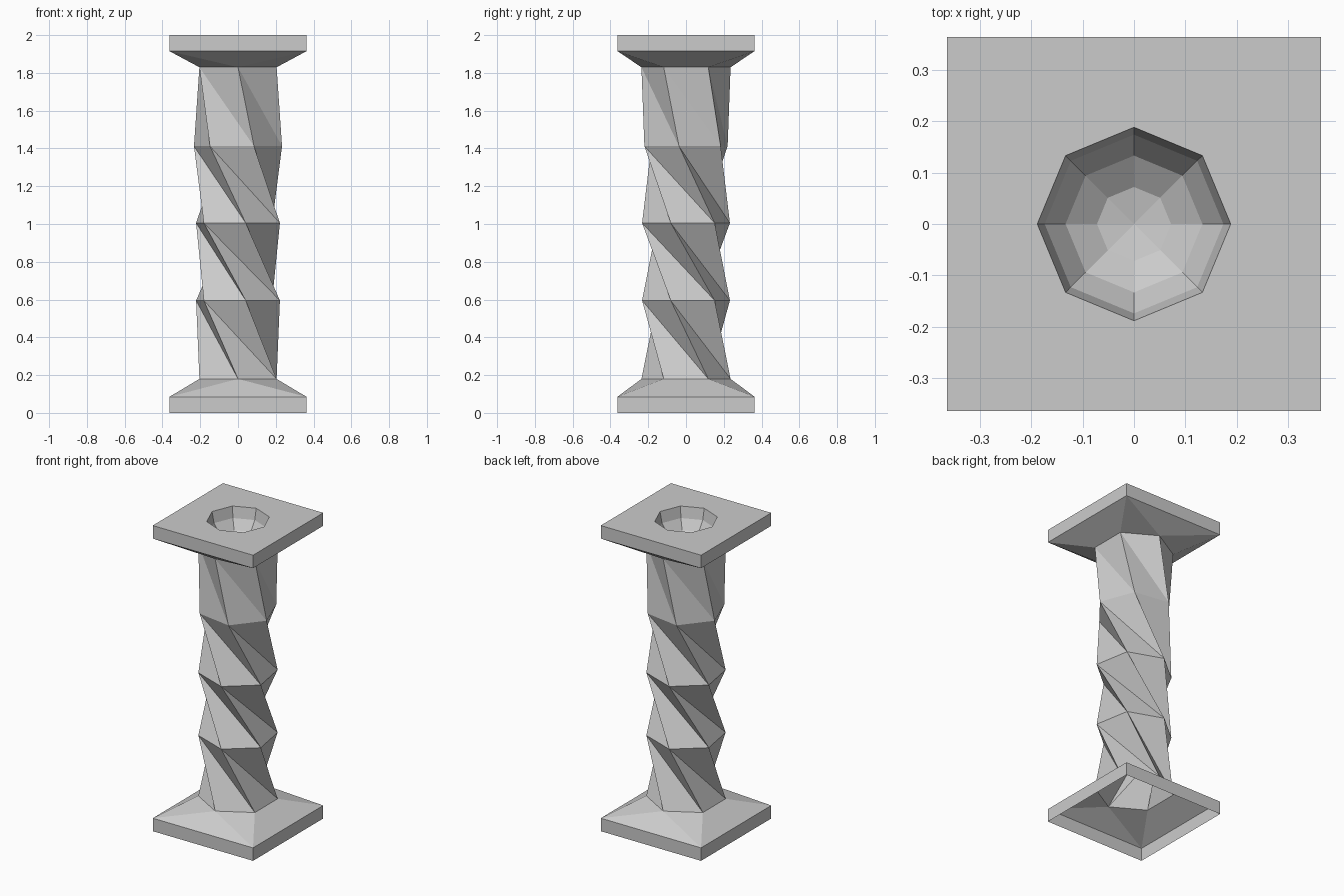
import bpy, bmesh
from math import sin, cos, pi, radians

if "Cube" in bpy.data.objects:
    bpy.data.objects.remove(bpy.data.objects["Cube"])

HALF, HEX_R, BOWL_R = 0.363, 0.236, 0.188


def ring(bm, n, r, z, turn=0.0):
    """Polygon ring, counter-clockwise from the front (-y) plus a turn."""
    angles = [radians(turn) + 2 * pi * i / n for i in range(n)]
    return [bm.verts.new((r * sin(a), -r * cos(a), z)) for a in angles]


def square(bm, z):
    """Square ring with edge midpoints; odd indices are the corners."""
    pts = [(0, -1), (1, -1), (1, 0), (1, 1), (0, 1), (-1, 1), (-1, 0), (-1, -1)]
    return [bm.verts.new((x * HALF, y * HALF, z)) for x, y in pts]


def loft(bm, a, b, twisted=False):
    n = len(a)
    for i in range(n):
        j = (i + 1) % n
        if twisted:
            bm.faces.new((a[i], a[j], b[i]))
            bm.faces.new((a[j], b[j], b[i]))
        else:
            bm.faces.new((a[i], a[j], b[j], b[i]))


def flare(bm, sq, h, flip=False):
    """Sloped faces between the square slab and the hexagonal shaft end."""
    c1, c2, c3, c0 = sq[1::2]
    faces = [(c0, c1, h[0]), (c1, h[1], h[0]), (c1, c2, h[2], h[1]), (c2, h[3], h[2]),
             (c2, c3, h[3]), (c3, h[4], h[3]), (c3, c0, h[5], h[4]), (c0, h[0], h[5])]
    for f in faces:
        bm.faces.new(f[::-1] if flip else f)


def finish(bm, name):
    me = bpy.data.meshes.new(name)
    bm.to_mesh(me)
    bm.free()
    bpy.context.collection.objects.link(bpy.data.objects.new(name, me))


# Base: hollow slab, open underneath, sloping up to the shaft
bm = bmesh.new()
low, high = square(bm, 0), square(bm, 0.085)
loft(bm, low, high)
flare(bm, high, ring(bm, 6, HEX_R, 0.18))
finish(bm, "base")

# Shaft: hexagon twisting half a turn in four folded sections
bm = bmesh.new()
levels = [(0.18, 0), (0.595, -50), (1.005, -110), (1.412, -159), (1.83, -180)]
rings = [ring(bm, 6, HEX_R, z, t) for z, t in levels]
for a, b in zip(rings, rings[1:]):
    loft(bm, a, b, twisted=True)
finish(bm, "twisted_shaft")

# Capital: flared slab with a faceted hemispherical bowl sunk in its top
bm = bmesh.new()
low, high = square(bm, 1.915), square(bm, 2.0)
flare(bm, low, ring(bm, 6, HEX_R, 1.83), flip=True)
rings = [low, high] + [ring(bm, 8, BOWL_R * cos(k * pi / 8), 2 - BOWL_R * sin(k * pi / 8))
                       for k in range(4)]
for a, b in zip(rings, rings[1:]):
    loft(bm, a, b)
tip = bm.verts.new((0, 0, 2 - BOWL_R))
for i in range(8):
    bm.faces.new((rings[-1][i], rings[-1][(i + 1) % 8], tip))
finish(bm, "capital")
